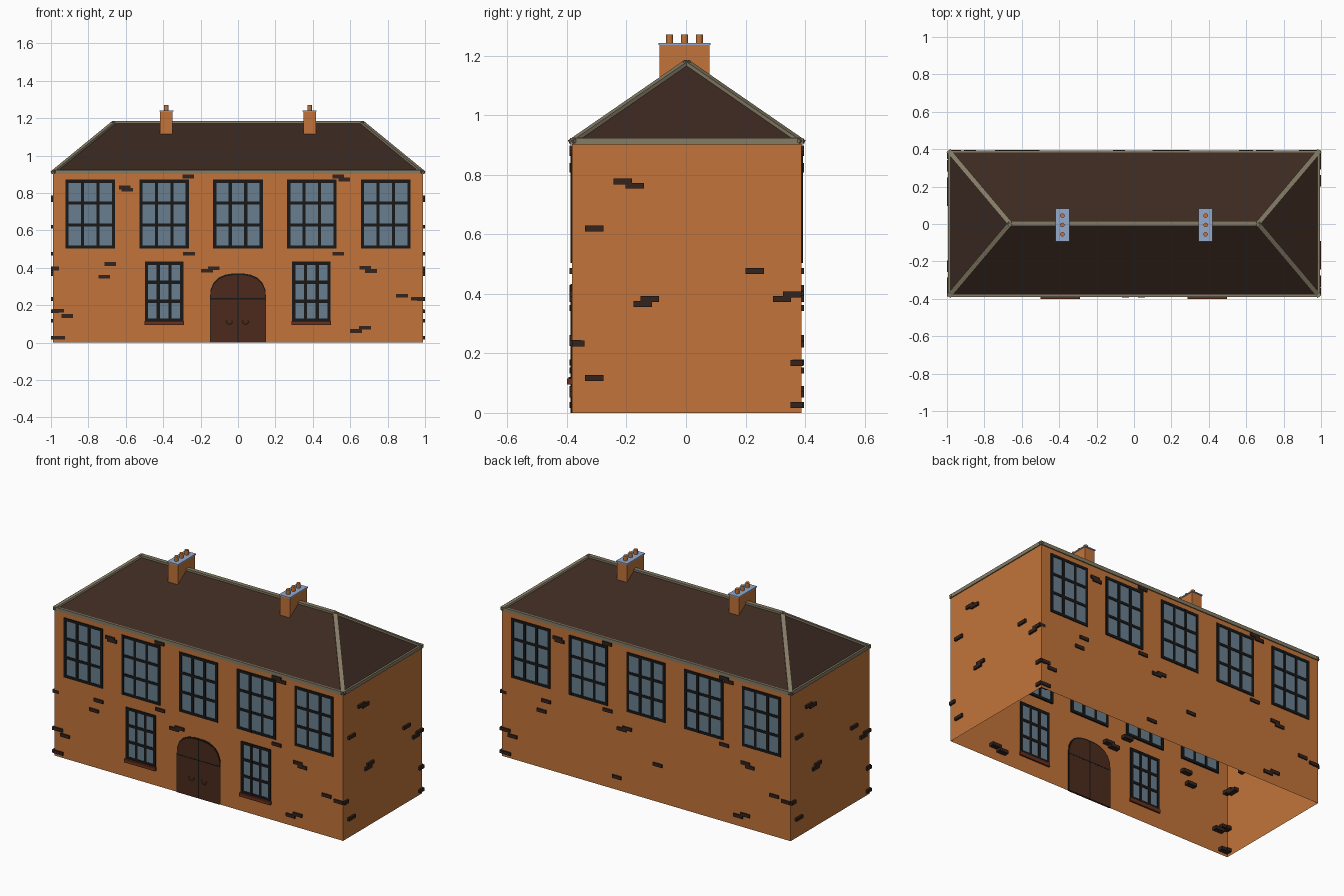
import bpy, bmesh, math
from mathutils import Matrix, Vector

if "Cube" in bpy.data.objects:
    bpy.data.objects.remove(bpy.data.objects["Cube"])

W, YF, YB, H = 0.988, -0.383, 0.388, 0.905
RX, RZ = 0.663, 1.178
YC = (YF + YB) / 2


def material(name, hexcol):
    rgb = [int(hexcol[i:i + 2], 16) / 255 for i in (0, 2, 4)]
    lin = [c / 12.92 if c <= 0.04045 else ((c + 0.055) / 1.055) ** 2.4 for c in rgb]
    m = bpy.data.materials.new(name)
    m.diffuse_color = (*lin, 1)
    m.use_nodes = True
    m.node_tree.nodes["Principled BSDF"].inputs["Base Color"].default_value = m.diffuse_color
    return m


WALL = material("orange_brick", "C2743A")
DARK = material("dark_brick", "33231D")
ROOF = material("roof_tile", "3B2920")
TRIM = material("stone_trim", "857C66")
GLASS = material("glass", "687E8E")
FRAME = material("black_frame", "171817")
WOOD = material("door_wood", "4C2A1C")
SILL = material("sill", "6A2F1B")
CAP = material("cap_slate", "93AACC")
BRASS = material("brass", "5C4A1C")


def finish(name, bm, mat):
    bmesh.ops.recalc_face_normals(bm, faces=bm.faces)
    me = bpy.data.meshes.new(name)
    bm.to_mesh(me)
    bm.free()
    me.materials.append(mat)
    ob = bpy.data.objects.new(name, me)
    bpy.context.collection.objects.link(ob)
    return ob


def mesh(name, verts, faces, mat):
    bm = bmesh.new()
    vs = [bm.verts.new(v) for v in verts]
    for f in faces:
        bm.faces.new([vs[i] for i in f])
    return finish(name, bm, mat)


def boxes(name, items, mat):
    """items: (matrix, centre, size)"""
    bm = bmesh.new()
    for m, c, s in items:
        bmesh.ops.create_cube(bm, size=1, matrix=m @ Matrix.Translation(c) @ Matrix.Diagonal((*s, 1)))
    return finish(name, bm, mat)


def side(x, y, deg):
    return Matrix.Translation((x, y, 0)) @ Matrix.Rotation(math.radians(deg), 4, 'Z')


# Wall frames: local x runs right seen from outside, local -y points out
I = Matrix.Identity(4)
FRONT, BACK = side(0, YF, 0), side(0, YB, 180)
RIGHT, LEFT = side(W, YC, 90), side(-W, YC, 270)


def slab(m, u, z, w, h, out, inn):
    return (m, (u, (inn - out) / 2, z), (w, out + inn, h))


# Open shell of walls
c4 = [(-W, YF), (W, YF), (W, YB), (-W, YB)]
mesh("walls", [(x, y, 0) for x, y in c4] + [(x, y, H) for x, y in c4],
     [(i, (i + 1) % 4, (i + 1) % 4 + 4, i + 4) for i in range(4)], WALL)

# Hipped roof
eave = [Vector((x, y, 0.912)) for x, y in c4]
ridge = [Vector((-RX, YC, RZ)), Vector((RX, YC, RZ))]
mesh("roof", eave + ridge, [(0, 1, 5, 4), (1, 2, 5), (2, 3, 4, 5), (3, 0, 4)], ROOF)

# Trim along eaves, hips and ridge
edges = [(eave[i], eave[(i + 1) % 4]) for i in range(4)]
edges += [(eave[0], ridge[0]), (eave[3], ridge[0]), (eave[1], ridge[1]), (eave[2], ridge[1]), tuple(ridge)]
beams = []
for k, (a, b) in enumerate(edges):
    d = b - a
    y_axis = Vector((0, 0, 1)).cross(d).normalized()
    x_axis = d.normalized()
    rot = Matrix((x_axis, y_axis, x_axis.cross(y_axis))).transposed().to_4x4()
    wid = (0.012, 0.022) if k < 4 else (0.026, 0.012)
    beams.append((Matrix.Translation((a + b) / 2) @ rot, (0, 0, 0), (d.length + 0.008, *wid)))
boxes("roof_trim", beams, TRIM)

# Windows: glass panes and black 3 x 3 bars
glass, bars = [], []


def window(m, u, z0, z1, w):
    zc, h, t = (z0 + z1) / 2, z1 - z0, 0.017
    glass.append(slab(m, u, zc, w - 0.01, h - 0.01, 0.002, 0.006))
    for i in range(4):
        f = i / 3 - 0.5
        bars.append(slab(m, u + f * (w - t), zc, t, h, 0.005, 0.009))
        bars.append(slab(m, u, zc + f * (h - t), w, t, 0.0045, 0.0085))


for i in range(-2, 3):
    window(FRONT, i * 0.395, 0.503, 0.872, 0.265)
    window(BACK, i * 0.395, 0.503, 0.872, 0.265)
for u in (-0.395, 0.392):
    window(FRONT, u, 0.112, 0.433, 0.205)
boxes("window_glass", glass, GLASS)
boxes("window_frames", bars, FRAME)
boxes("window_sills", [slab(FRONT, u, 0.105, 0.212, 0.02, 0.017, 0.01) for u in (-0.395, 0.392)], SILL)

# Arched double door
half = [(0.15, 0), (0.15, 0.24), (0.146, 0.285), (0.131, 0.32), (0.105, 0.347), (0.07, 0.363), (0.03, 0.37)]


def arch(name, s, out, inn, mat):
    pts = [(x * s, z * s) for x, z in half]
    pts += [(-x, z) for x, z in reversed(pts)]
    n = len(pts)
    v = [(x, YF - out, z) for x, z in pts] + [(x, YF + inn, z) for x, z in pts]
    mesh(name, v, [tuple(range(n)), tuple(range(n, 2 * n))] +
         [(i, (i + 1) % n, (i + 1) % n + n, i + n) for i in range(n)], mat)


arch("door_surround", 1.0, 0.002, 0.004, FRAME)
arch("door_panel", 0.975, 0.004, 0.007, WOOD)
boxes("door_seams", [slab(FRONT, 0, 0.182, 0.006, 0.364, 0.005, 0.008),
                     slab(FRONT, 0, 0.235, 0.294, 0.006, 0.0048, 0.0078)], FRAME)

# Ring-shaped door pulls
for n, u in enumerate((-0.045, 0.04)):
    cu = bpy.data.curves.new("door_handle", 'CURVE')
    cu.dimensions, cu.bevel_depth, cu.bevel_resolution = '3D', 0.003, 1
    cu.use_fill_caps = True
    sp = cu.splines.new('POLY')
    sp.points.add(8)
    for k, p in enumerate(sp.points):
        a = math.pi * (1 + k / 8)
        p.co = (u + 0.017 * math.cos(a), YF - 0.008, 0.12 + 0.02 * math.sin(a), 1)
    cu.materials.append(BRASS)
    bpy.context.collection.objects.link(bpy.data.objects.new("door_handle_%d" % n, cu))

# Dark accent bricks poking through the walls
front_bricks = [(-.605, .83), (-.592, .817), (-.267, .888), (.535, .888), (.567, .873), (-.262, .476),
                (-.684, .42), (-.716, .353), (-.166, .385), (-.13, .398), (.535, .476), (.68, .40),
                (.711, .383), (.877, .251), (.957, .235), (-.96, .17), (-.914, .142), (-.957, .027),
                (.631, .062), (.679, .08)]
side_bricks = [(-.215, .777), (-.175, .763), (-.31, .62), (.228, .476), (-.148, .366), (-.125, .383),
               (.32, .383), (.355, .397), (-.31, .117)]
corner_bricks = [(-.365, .233), (.37, .168), (.37, .027)]
bricks = [slab(FRONT, u, z, 0.062, 0.02, 0.008, 0.03) for u, z in front_bricks]
bricks += [slab(BACK, u, z, 0.062, 0.02, 0.008, 0.03) for u, z in front_bricks + [(.08, .23), (-.2, .08)]]
for m in (RIGHT, LEFT):
    bricks += [slab(m, u, z, 0.062, 0.02, 0.012, 0.03) for u, z in side_bricks]
    bricks += [slab(m, u, z, 0.042, 0.02, 0.012, 0.03) for u, z in corner_bricks]
boxes("accent_bricks", bricks, DARK)

# Chimneys: stack, slate cap and three pots each
cy = -0.005
boxes("chimney_stacks", [(I, (x, cy, 1.168), (0.068, 0.168, 0.136)) for x in (-0.383, 0.383)], WALL)
boxes("chimney_caps", [(I, (x, cy, 1.239), (0.075, 0.176, 0.007)) for x in (-0.383, 0.383)], CAP)
bm = bmesh.new()
for x in (-0.383, 0.383):
    for k in (-1, 0, 1):
        bmesh.ops.create_cone(bm, cap_ends=True, segments=12, radius1=0.012, radius2=0.012, depth=0.034,
                              matrix=Matrix.Translation((x, cy + k * 0.05, 1.254)))
finish("chimney_pots", bm, WALL)
